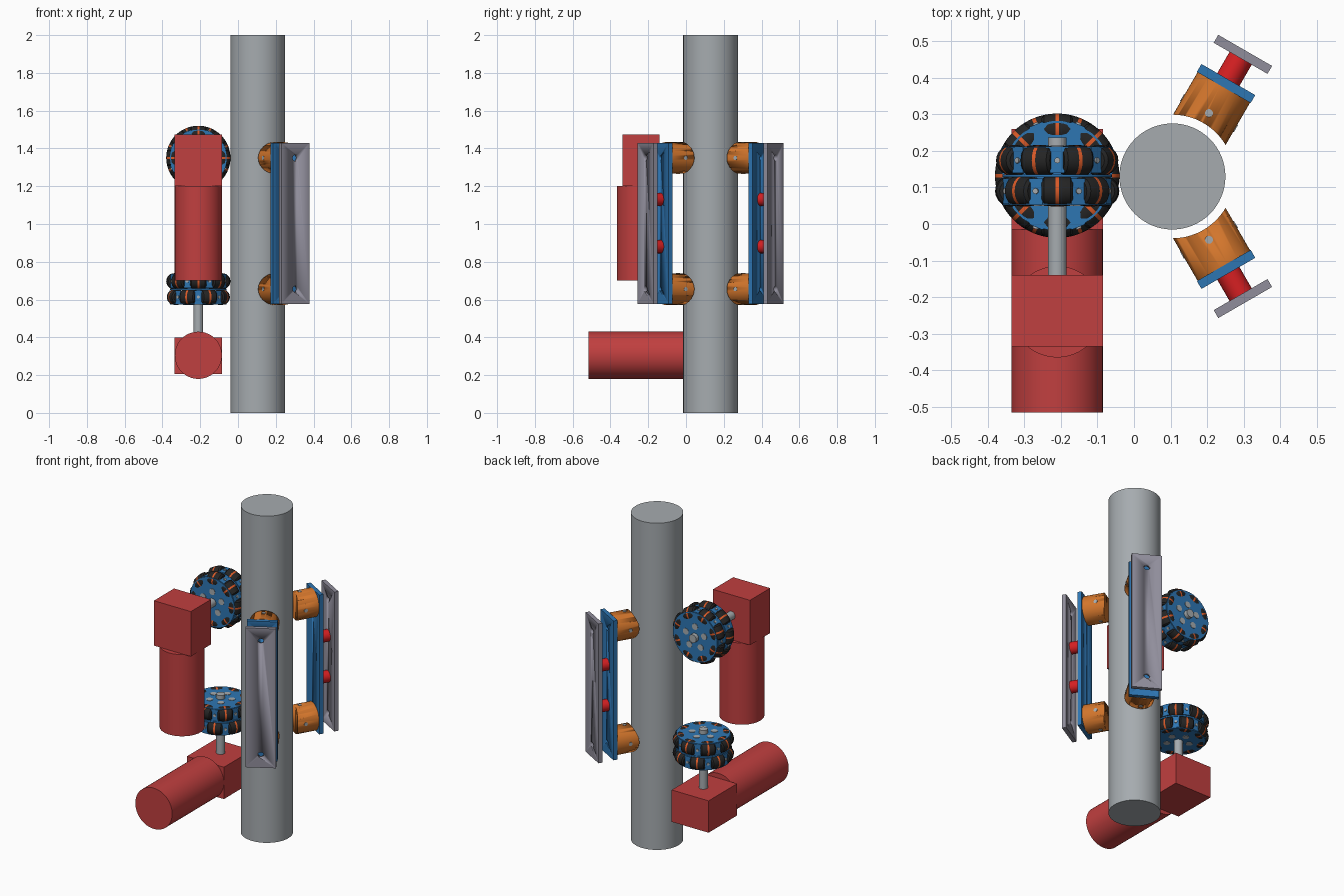
import bpy, bmesh
from math import radians, pi, sqrt
from mathutils import Matrix, Vector

cube = bpy.data.objects.get("Cube")
if cube:
    bpy.data.objects.remove(cube, do_unlink=True)


def material(name, r, g, b):
    m = bpy.data.materials.new(name)
    m.use_nodes = True
    m.diffuse_color = (r, g, b, 1)
    m.node_tree.nodes["Principled BSDF"].inputs["Base Color"].default_value = (r, g, b, 1)
    return m


STEEL = material("pole grey", .38, .41, .43)
MOTOR = material("motor red", .53, .05, .05)
BLUE = material("frame blue", .027, .18, .45)
ORANGE = material("pad orange", .65, .18, .025)
PLATE = material("plate grey", .28, .27, .33)
RUBBER = material("rubber black", .018, .018, .018)
RED = material("spacer red", .68, .014, .016)
RING = material("ring orange", .7, .1, .02)


# Helpers
def cyl(bm, start, end, r, seg=32):
    a, b = Vector(start), Vector(end)
    turn = (b - a).to_track_quat('Z', 'Y').to_matrix().to_4x4()
    bmesh.ops.create_cone(bm, cap_ends=True, segments=seg, radius1=r, radius2=r,
                          depth=(b - a).length, matrix=Matrix.Translation((a + b) / 2) @ turn)


def box(bm, low, high, m=Matrix()):
    a, b = Vector(low), Vector(high)
    bmesh.ops.create_cube(bm, size=1, matrix=m @ Matrix.Translation((a + b) / 2)
                          @ Matrix.Diagonal((*(b - a), 1)))


def finish(bm, name, mats, matrix=Matrix()):
    bmesh.ops.recalc_face_normals(bm, faces=bm.faces)
    me = bpy.data.meshes.new(name)
    for f in bm.faces:
        f.smooth = True
    bm.to_mesh(me)
    bm.free()
    me.set_sharp_from_angle(angle=radians(32))
    for m in mats:
        me.materials.append(m)
    ob = bpy.data.objects.new(name, me)
    ob.matrix_world = matrix
    bpy.context.collection.objects.link(ob)
    return ob


def cut(ob, cutter):
    cutter.hide_render = True
    cutter.hide_set(True)
    mod = ob.modifiers.new("cut", 'BOOLEAN')
    mod.operation = 'DIFFERENCE'
    mod.solver = 'EXACT'
    mod.object = cutter


# Pole
PX, PY = .105, .13
bm = bmesh.new()
cyl(bm, (PX, PY, 0), (PX, PY, 2), .145, 64)
finish(bm, "pole", [STEEL])

# Motors with their gearboxes
MX = -.21
bm = bmesh.new()
cyl(bm, (MX, -.515, .305), (MX, -.015, .305), .125, 48)
finish(bm, "lower_motor", [MOTOR])
bm = bmesh.new()
box(bm, (MX - .125, -.015, .205), (MX + .125, .26, .4))
finish(bm, "lower_gearbox", [MOTOR])
bm = bmesh.new()
cyl(bm, (MX, -.24, .7), (MX, -.24, 1.2), .125, 48)
finish(bm, "upper_motor", [MOTOR])
bm = bmesh.new()
box(bm, (MX - .125, -.335, 1.2), (MX + .125, -.14, 1.475))
finish(bm, "upper_gearbox", [MOTOR])


# Roller wheel, axle along local z
def roller(bm, matrix):
    stops = [-.043, -.036, -.026, -.015, -.005, .005, .015, .026, .036, .043]
    pts = [(t, sqrt(.17 ** 2 - t * t) - .1275) for t in stops]
    pts = [(-.043, .022), (-.043, .03)] + pts[1:-1] + [(.043, .03), (.043, .022)]
    seg = 20
    rings = []
    for t, r in pts:
        rings.append([bm.verts.new(matrix @ (Matrix.Rotation(2 * pi * k / seg, 4, 'X')
                                             @ Vector((t, 0, r)))) for k in range(seg)])
    for (t0, _), (t1, _), a, b in zip(pts, pts[1:], rings, rings[1:]):
        for k in range(seg):
            f = bm.faces.new((a[k - 1], a[k], b[k], b[k - 1]))
            f.material_index = 1 if abs(t0 + t1) < .001 and t1 < .01 else 0
    bm.faces.new(rings[0])
    bm.faces.new(rings[-1])


def wheel(name, matrix):
    body, rollers, pins = bmesh.new(), bmesh.new(), bmesh.new()
    cyl(body, (0, 0, -.079), (0, 0, .079), .085, 32)
    for z in (-.0765, 0, .0765):
        cyl(body, (0, 0, z - .004), (0, 0, z + .004), .15, 48)
    for z, offset in ((.042, 0), (-.042, 22.5)):
        for i in range(8):
            spin = Matrix.Rotation(radians(offset + 45 * i), 4, 'Z')
            roller(rollers, spin @ Matrix.Translation((0, .1275, z)))
            between = Matrix.Rotation(radians(offset + 45 * i + 22.5), 4, 'Z')
            box(body, (-.02, .08, z - .035), (.02, .152, z + .035), between)
            cyl(pins, between @ Vector((0, .14, z)), between @ Vector((0, .157, z)), .008, 12)
    # bolt heads on both faces
    for i in range(5):
        p = Matrix.Rotation(2 * pi * i / 5, 4, 'Z') @ Vector((0, .065, 0))
        cyl(pins, (p.x, p.y, -.083), (p.x, p.y, .083), .019, 20)
    finish(body, name + "_frame", [BLUE], matrix)
    finish(rollers, name + "_rollers", [RUBBER, RING], matrix)
    finish(pins, name + "_pins", [STEEL], matrix)


wheel("lower_wheel", Matrix.Translation((MX, .132, .655)))
wheel("upper_wheel", Matrix.Translation((MX, .132, 1.35)) @ Matrix.Rotation(pi / 2, 4, 'X'))

# Drive shafts
bm = bmesh.new()
cyl(bm, (MX, .132, .39), (MX, .132, .76), .025)
finish(bm, "lower_shaft", [STEEL])
bm = bmesh.new()
cyl(bm, (MX, -.15, 1.35), (MX, .237, 1.35), .025)
finish(bm, "upper_shaft", [STEEL])

# Clearance cutter around the pole
bm = bmesh.new()
cyl(bm, (PX, PY, .3), (PX, PY, 1.7), .169, 64)
clearance = finish(bm, "pole_clearance_cutter", [])

# Guide brackets, built along local x away from the pole
PAD_Z = (.655, 1.35)
for side, angle in (("back", 60), ("front", -60)):
    place = Matrix.Translation((PX, PY, 0)) @ Matrix.Rotation(radians(angle), 4, 'Z')
    bm = bmesh.new()
    for z in PAD_Z:
        cyl(bm, (.31, 0, z), (.38 + .05, 0, z), .017, 24)
        cyl(bm, (.27, 0, z), (.309, 0, z), .011, 24)
    holes = finish(bm, side + "_hole_cutter", [], place)
    for part, x0, x1, mat in (("inner_plate", .281, .306, BLUE), ("outer_plate", .373, .398, PLATE)):
        bm = bmesh.new()
        box(bm, (x0, -.085, .577), (x1, .085, 1.43))
        cut(finish(bm, side + "_" + part, [mat], place), holes)
    bm = bmesh.new()
    for z in (.88, 1.13):
        cyl(bm, (.306, 0, z), (.373, 0, z), .035)
    finish(bm, side + "_spacers", [RED], place)
    bm = bmesh.new()
    for z in PAD_Z:
        cyl(bm, (.13, 0, z), (.281, 0, z), .083, 48)
    cut(finish(bm, side + "_pads", [ORANGE], place), clearance)
    bm = bmesh.new()
    for z in PAD_Z:
        cyl(bm, (.2, 0, z - .085), (.2, 0, z + .085), .011, 16)
        cyl(bm, (.2, -.085, z), (.2, .085, z), .011, 16)
    finish(bm, side + "_pad_pins", [STEEL], place)
